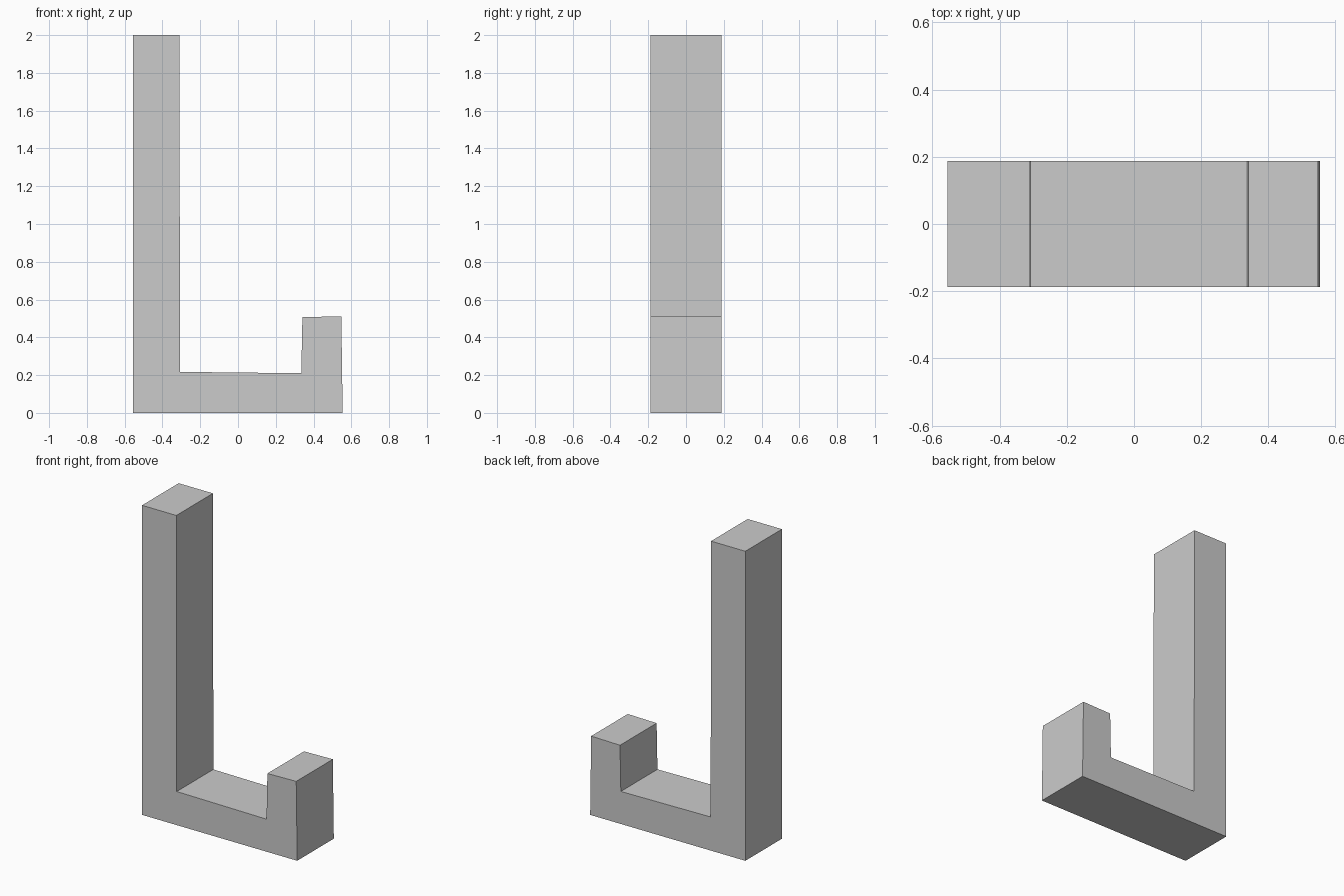
import bpy
import bmesh

if "Cube" in bpy.data.objects:
    bpy.data.objects.remove(bpy.data.objects["Cube"])

# Side profile of the hook (x, z): tall shank, flat base, short upturned tip
PROFILE = [
    (-0.555, 0.0), (0.554, 0.0), (0.547, 0.511), (0.341, 0.507),
    (0.335, 0.21), (-0.307, 0.217), (-0.31, 2.0), (-0.555, 2.0),
]
DEPTH = 0.374


def extrude_profile(name, points, depth):
    bm = bmesh.new()
    face = bm.faces.new([bm.verts.new((x, -depth / 2, z)) for x, z in points])
    result = bmesh.ops.extrude_face_region(bm, geom=[face])
    moved = [g for g in result["geom"] if isinstance(g, bmesh.types.BMVert)]
    bmesh.ops.translate(bm, verts=moved, vec=(0, depth, 0))
    bmesh.ops.recalc_face_normals(bm, faces=bm.faces)
    mesh = bpy.data.meshes.new(name)
    bm.to_mesh(mesh)
    bm.free()
    obj = bpy.data.objects.new(name, mesh)
    bpy.context.collection.objects.link(obj)
    return obj


# One-piece square hook
extrude_profile("square_hook", PROFILE, DEPTH)
